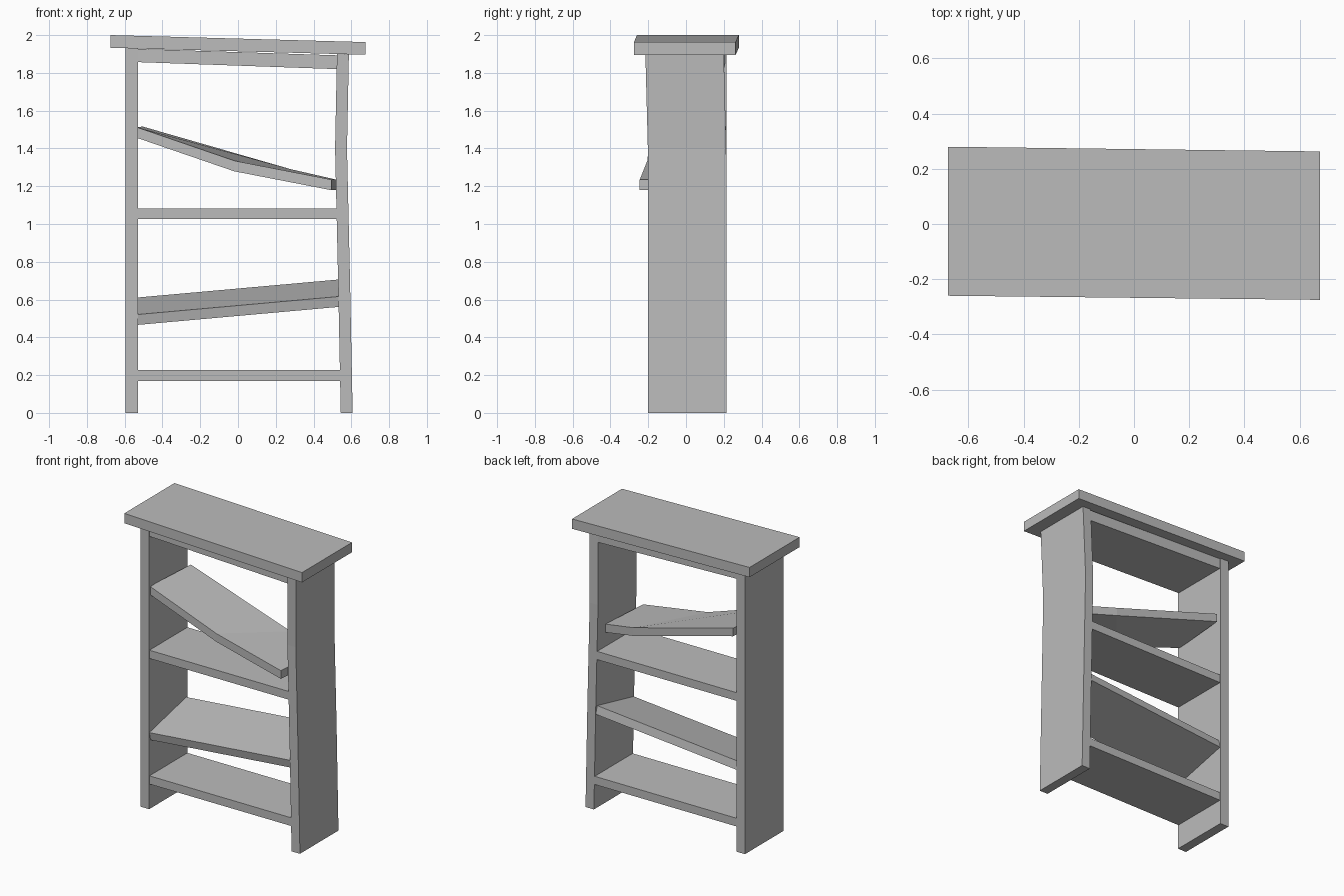
import bpy
import bmesh

cube = bpy.data.objects.get("Cube")
if cube:
    bpy.data.objects.remove(cube, do_unlink=True)

grey = bpy.data.materials.new("plain_grey")
grey.use_nodes = True
colour = (0.5, 0.5, 0.5, 1)
grey.diffuse_color = colour
grey.node_tree.nodes["Principled BSDF"].inputs["Base Color"].default_value = colour


def loft(name, sections):
    """Join four-cornered sections into one closed plank."""
    bm = bmesh.new()
    rings = [[bm.verts.new(p) for p in s] for s in sections]
    for a, b in zip(rings, rings[1:]):
        for i in range(4):
            j = (i + 1) % 4
            bm.faces.new((a[i], a[j], b[j], b[i]))
    bm.faces.new(rings[0])
    bm.faces.new(rings[-1])
    bmesh.ops.recalc_face_normals(bm, faces=bm.faces)
    mesh = bpy.data.meshes.new(name)
    bm.to_mesh(mesh)
    bm.free()
    mesh.materials.append(grey)
    obj = bpy.data.objects.new(name, mesh)
    bpy.context.collection.objects.link(obj)
    return obj


def plank_end(front, back, thick, lean=0):
    """Vertical cut through a plank, given its top front and top back corners."""
    (fx, fy, fz), (bx, by, bz) = front, back
    return [front, back, (bx, by + lean, bz - thick), (fx, fy + lean, fz - thick)]


def level_cut(z, x, shift, width=0.063, z_out=None):
    """Horizontal cut through an upright, x being its inner face."""
    y0, y1 = -0.2 + shift, 0.215 + shift
    z_out = z if z_out is None else z_out
    return [(x, y0, z), (x + width, y0, z_out), (x + width, y1, z_out), (x, y1, z)]


# Uprights: one straight, one bent and slightly twisted
loft("straight_side", [level_cut(0, -0.53, 0, -0.065),
                       level_cut(1.93, -0.53, 0, -0.065, 1.932)])
loft("bent_side", [level_cut(0, 0.544, 0), level_cut(0.7, 0.53, 0),
                   level_cut(1.4, 0.514, -0.002),
                   level_cut(1.9, 0.524, -0.015, z_out=1.898)])

# Sloping top board and the shelf right below it
loft("top_board", [plank_end((-0.675, -0.26, 2), (-0.675, 0.28, 2), 0.067),
                   plank_end((0.675, -0.275, 1.963), (0.675, 0.263, 1.963), 0.067)])
loft("top_shelf", [plank_end((-0.53, -0.195, 1.927), (-0.53, 0.21, 1.927), 0.07),
                   plank_end((0.525, -0.205, 1.893), (0.525, 0.2, 1.893), 0.073)])

# Level shelves
for name, z, right in (("bottom_shelf", 0.226, 0.541), ("middle_shelf", 1.082, 0.523)):
    loft(name, [plank_end((x, -0.197, z), (x, 0.212, z), 0.056) for x in (-0.53, right)])

# Tilted shelf, higher at the back and at one end
loft("tilted_shelf", [plank_end((x, -0.197, z), (x, 0.2, z + 0.09), 0.055, 0.012)
                      for x, z in ((-0.53, 0.521), (0.532, 0.616))])

# Fallen shelf, cracked along a diagonal
loft("broken_shelf", [
    plank_end((-0.535, -0.185, 1.512), (-0.505, 0.213, 1.516), 0.056),
    plank_end((-0.02, -0.205, 1.335), (0.28, 0.165, 1.29), 0.056),
    plank_end((0.495, -0.245, 1.235), (0.52, 0.125, 1.235), 0.056)])
